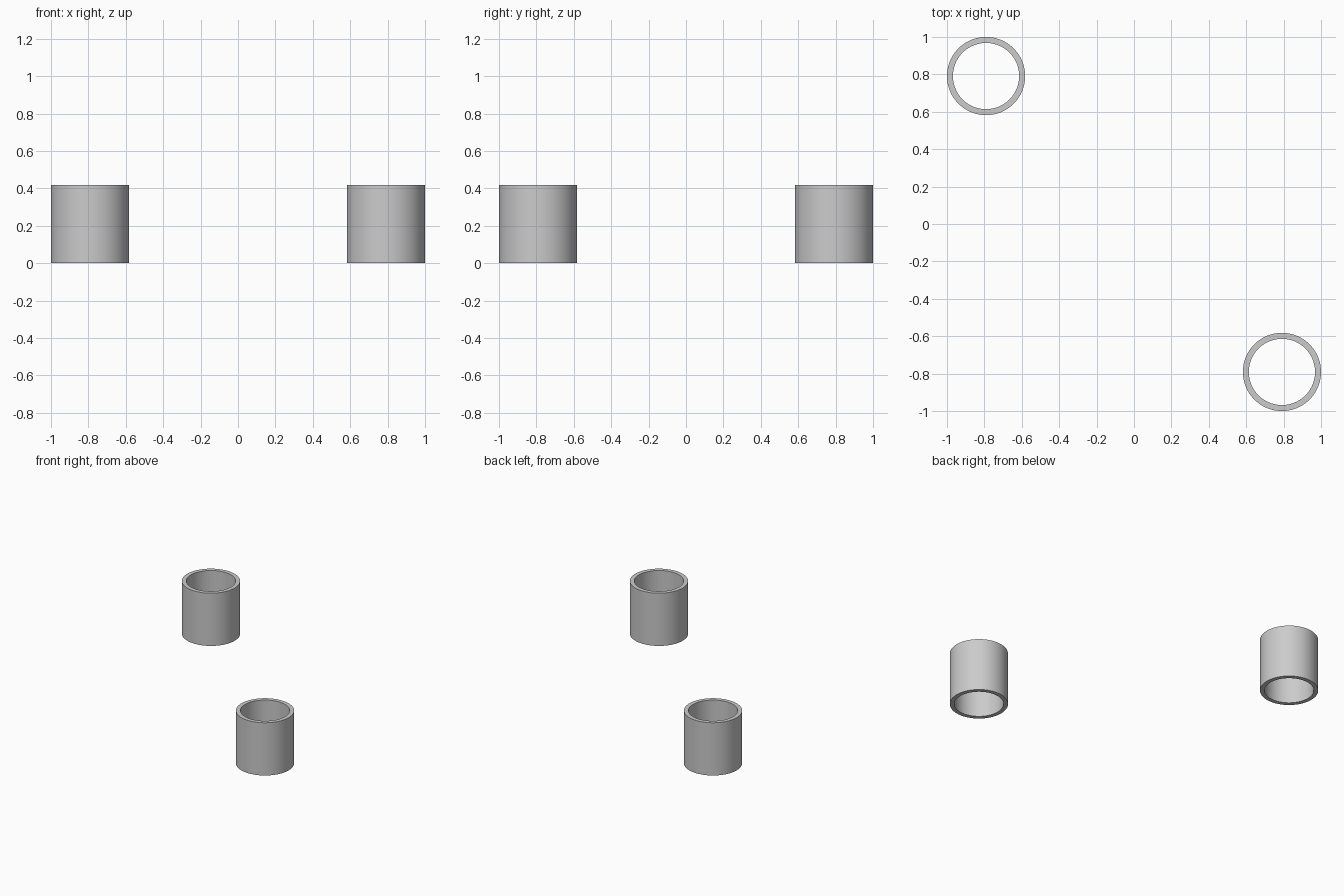
import bpy, bmesh
from math import cos, sin, tau, radians

if "Cube" in bpy.data.objects:
    bpy.data.objects.remove(bpy.data.objects["Cube"])

OUTER, INNER, HEIGHT, SIDES = 0.209, 0.177, 0.418, 96
OFFSET = 1 - OUTER


def make_tube(name, x, y):
    # Rectangular wall section swept around the vertical axis, open at both ends
    section = [(OUTER, 0), (OUTER, HEIGHT), (INNER, HEIGHT), (INNER, 0)]
    bm = bmesh.new()
    rings = [[bm.verts.new((r * cos(tau * i / SIDES), r * sin(tau * i / SIDES), z))
              for i in range(SIDES)] for r, z in section]
    for k in range(4):
        a, b = rings[k], rings[(k + 1) % 4]
        for i in range(SIDES):
            j = (i + 1) % SIDES
            bm.faces.new((a[i], a[j], b[j], b[i]))
    bmesh.ops.recalc_face_normals(bm, faces=bm.faces)
    mesh = bpy.data.meshes.new(name)
    bm.to_mesh(mesh)
    bm.free()
    tube = bpy.data.objects.new(name, mesh)
    tube.location = (x, y, 0)
    bpy.context.collection.objects.link(tube)
    # Smooth round walls, crisp rims
    bpy.ops.object.select_all(action='DESELECT')
    tube.select_set(True)
    bpy.context.view_layer.objects.active = tube
    bpy.ops.object.shade_smooth_by_angle(angle=radians(30))


# Two identical sleeves on opposite corners
make_tube("back_left_sleeve", -OFFSET, OFFSET)
make_tube("front_right_sleeve", OFFSET, -OFFSET)
